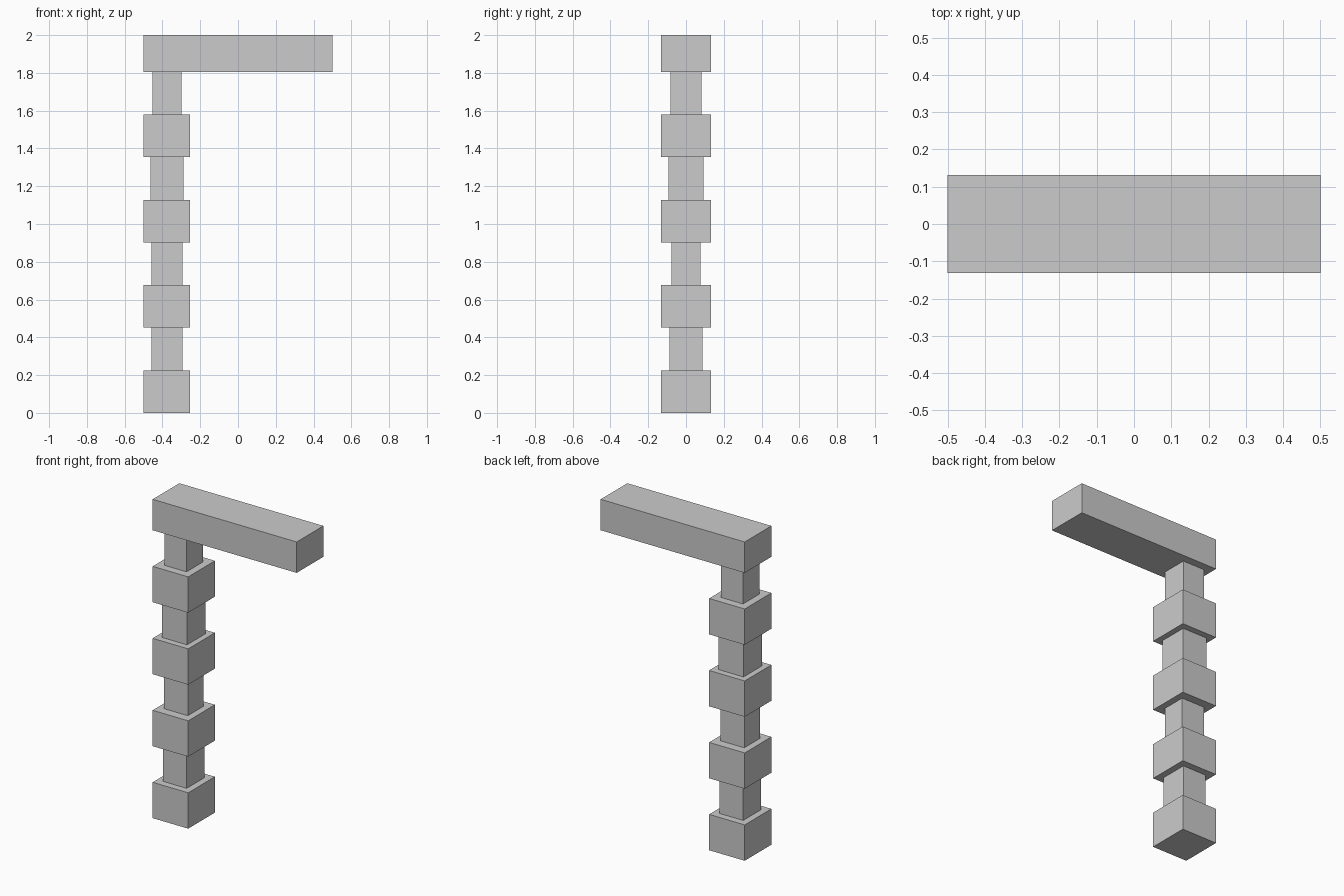
import bpy
import bmesh
from mathutils import Matrix, Vector

if "Cube" in bpy.data.objects:
    bpy.data.objects.remove(bpy.data.objects["Cube"])


def box(name, x0, x1, half_y, z0, z1):
    """Axis-aligned box centred on y = 0."""
    bm = bmesh.new()
    size = Vector((x1 - x0, 2 * half_y, z1 - z0))
    centre = Vector(((x0 + x1) / 2, 0, (z0 + z1) / 2))
    bmesh.ops.create_cube(bm, size=1, matrix=Matrix.LocRotScale(centre, None, size))
    mesh = bpy.data.meshes.new(name)
    bm.to_mesh(mesh)
    bm.free()
    obj = bpy.data.objects.new(name, mesh)
    bpy.context.collection.objects.link(obj)
    return obj


HALF_DEPTH = 0.132
LEFT, COLUMN_RIGHT = -0.5, -0.253
COLUMN_X = (LEFT + COLUMN_RIGHT) / 2
PITCH, BLOCK_H = 0.4515, 0.225

# Column: wide blocks alternating with narrower necks (half width x, half depth y)
necks = [(0.082, 0.088), (0.082, 0.077), (0.087, 0.092), (0.077, 0.082)]
for i, (hx, hy) in enumerate(necks):
    z = i * PITCH
    box(f"column_block_{i + 1}", LEFT, COLUMN_RIGHT, HALF_DEPTH, z, z + BLOCK_H)
    box(f"column_neck_{i + 1}", COLUMN_X - hx, COLUMN_X + hx, hy, z + BLOCK_H, z + PITCH)

# Cantilevered beam resting on the top neck
box("top_beam", LEFT, 0.5, HALF_DEPTH, 4 * PITCH, 2.0)
